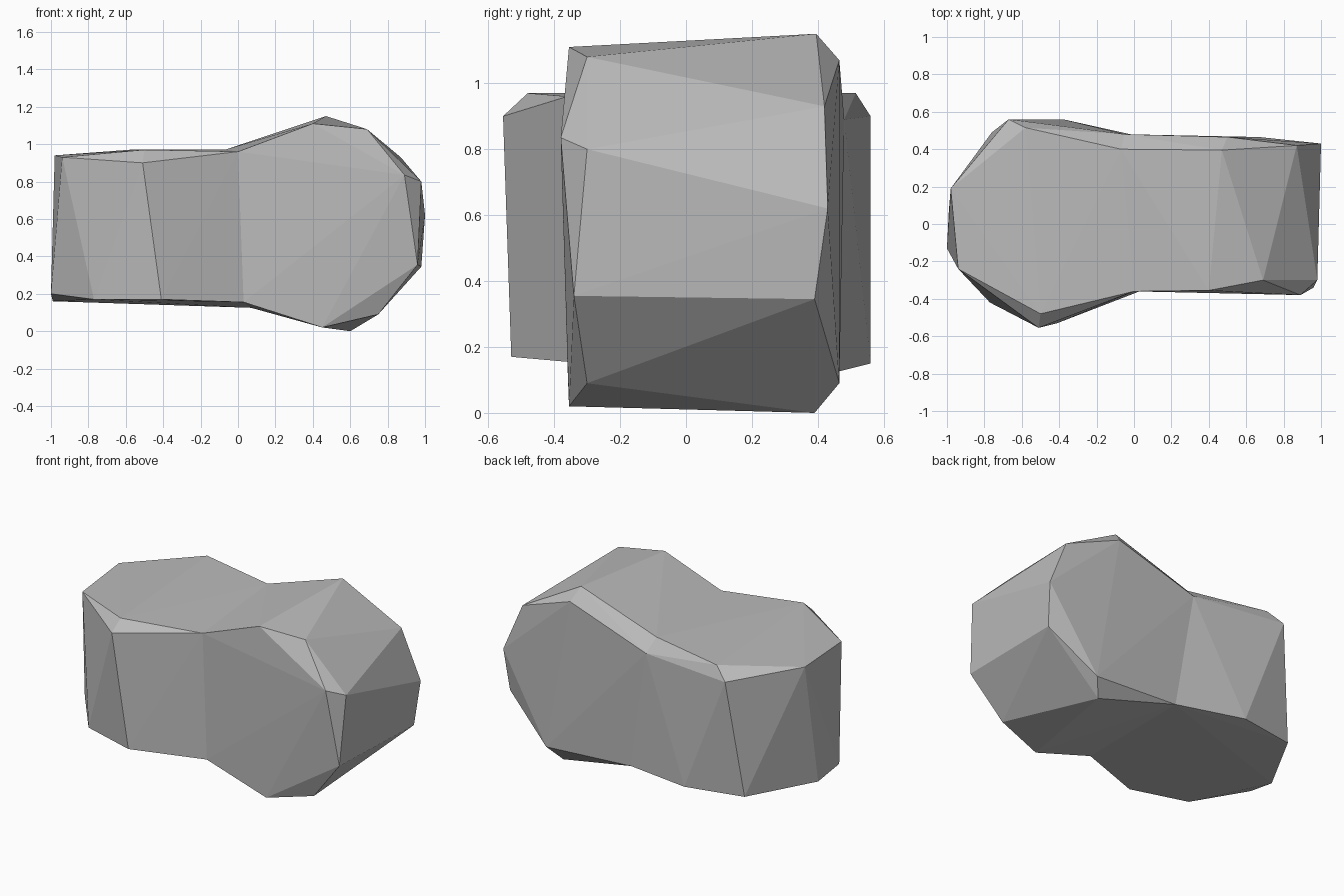
import bpy, bmesh

if "Cube" in bpy.data.objects:
    bpy.data.objects.remove(bpy.data.objects["Cube"])

# Narrow ring shared by both lobes of the stone
waist = [(0.0, -0.36, 0.96), (0.03, -0.36, 0.155), (0.07, 0.46, 0.125),
         (-0.05, 0.48, 0.89), (-0.07, 0.40, 0.97)]

# Upright lobe: faceted around the vertical axis
left_lobe = [(-0.94, -0.24, 0.93), (-0.50, -0.48, 0.97), (-0.51, -0.555, 0.90),
             (-0.98, 0.19, 0.94), (-0.58, 0.515, 0.97), (-0.67, 0.56, 0.90),
             (-0.41, -0.53, 0.17), (-0.77, -0.42, 0.17), (-1.0, -0.13, 0.20),
             (-0.99, 0.07, 0.16), (-0.76, 0.49, 0.16), (-0.38, 0.56, 0.15)]

# Lying lobe: faceted around the front-to-back axis
right_lobe = [(0.40, -0.355, 1.11), (0.69, -0.30, 1.08), (0.89, -0.38, 0.835),
              (0.98, -0.30, 0.80), (0.96, -0.34, 0.355), (0.75, -0.30, 0.09),
              (0.45, -0.355, 0.02), (0.47, 0.395, 1.15), (0.50, 0.465, 1.07),
              (0.87, 0.42, 0.93), (1.0, 0.43, 0.62), (0.98, 0.39, 0.345),
              (0.67, 0.465, 0.09), (0.60, 0.39, 0.0)]


def add_lobe(bm, points):
    """Hull one lobe around the waist and open it where the lobes meet."""
    ring = [bm.verts.new(p) for p in waist]
    verts = ring + [bm.verts.new(p) for p in points]
    bmesh.ops.convex_hull(bm, input=verts)
    caps = [f for f in bm.faces if all(v in ring for v in f.verts)]
    bmesh.ops.delete(bm, geom=caps, context='FACES')


bm = bmesh.new()
add_lobe(bm, left_lobe)
add_lobe(bm, right_lobe)
bmesh.ops.remove_doubles(bm, verts=bm.verts[:], dist=0.001)
bmesh.ops.delete(bm, geom=[v for v in bm.verts if not v.link_faces], context='VERTS')
bmesh.ops.recalc_face_normals(bm, faces=bm.faces[:])

mesh = bpy.data.meshes.new("stone")
bm.to_mesh(mesh)
bm.free()
stone = bpy.data.objects.new("stone", mesh)
bpy.context.collection.objects.link(stone)

grey = bpy.data.materials.new("stone grey")
grey.diffuse_color = (0.5, 0.5, 0.5, 1)
grey.use_nodes = True
grey.node_tree.nodes["Principled BSDF"].inputs["Base Color"].default_value = grey.diffuse_color
mesh.materials.append(grey)
